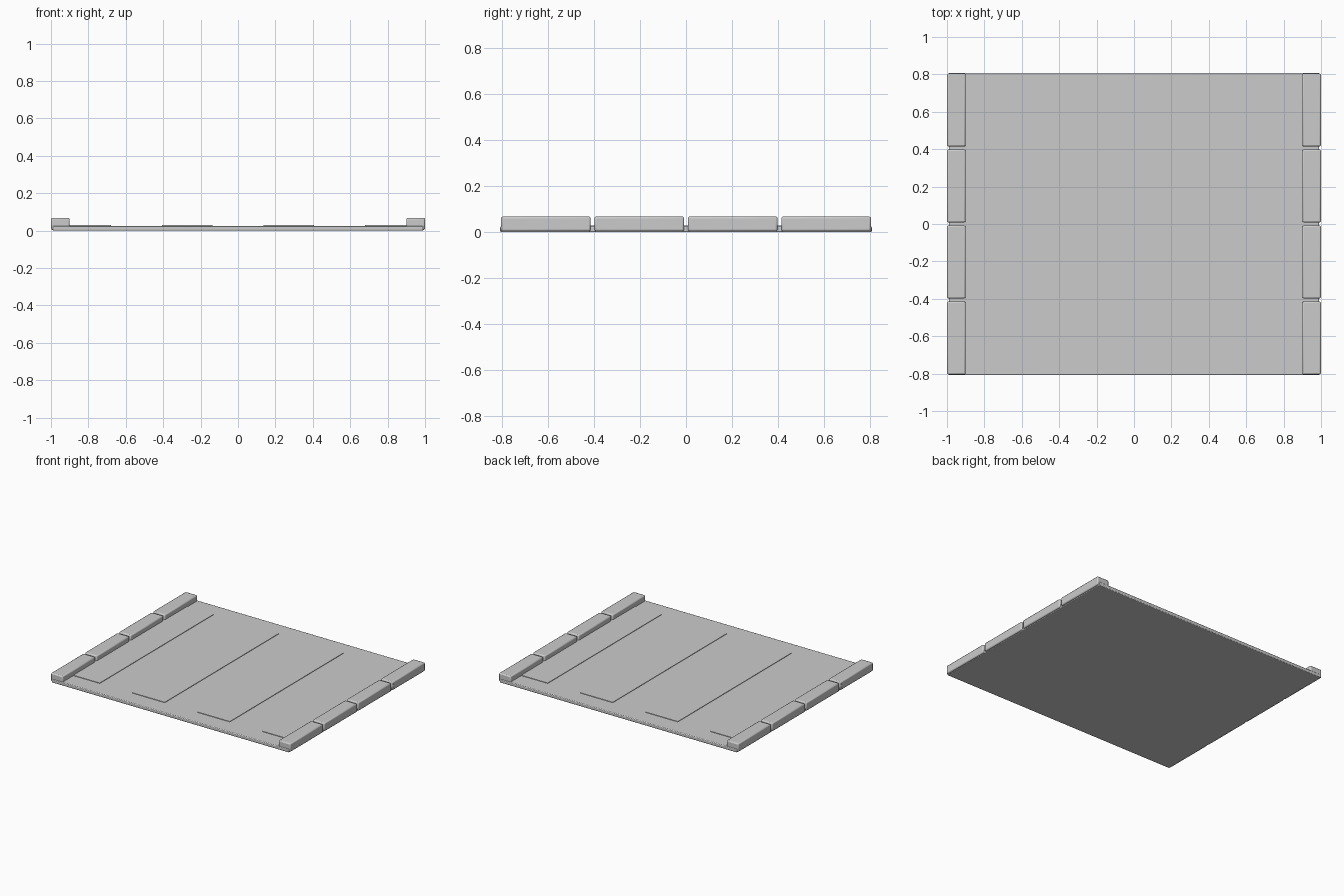
import bpy

if "Cube" in bpy.data.objects:
    bpy.data.objects.remove(bpy.data.objects["Cube"])

grey = bpy.data.materials.new("concrete grey")
grey.diffuse_color = (0.6, 0.6, 0.6, 1)
grey.use_nodes = True
grey.node_tree.nodes["Principled BSDF"].inputs["Base Color"].default_value = grey.diffuse_color


def box(name, x, y, z, bevel=0.0):
    """Box from (min, max) ranges, with optional chamfered edges."""
    spans = (x, y, z)
    bpy.ops.mesh.primitive_cube_add(size=1, location=[(a + b) / 2 for a, b in spans])
    ob = bpy.context.object
    ob.name = name
    ob.scale = [b - a for a, b in spans]
    bpy.ops.object.transform_apply(location=False, rotation=False, scale=True)
    ob.data.materials.append(grey)
    if bevel:
        mod = ob.modifiers.new("edge", 'BEVEL')
        mod.width = bevel
        mod.segments = 2
        bpy.ops.object.shade_smooth_by_angle()
    return ob


# Road slab
box("road_slab", (-0.99, 0.99), (-0.808, 0.808), (0, 0.026), 0.005)

# Raised crossing stripes, outer ones tucked under the kerbs
for i in range(4):
    cx = (i - 1.5) * 0.543
    box(f"crossing_stripe_{i + 1}", (cx - 0.135, cx + 0.135), (-0.678, 0.678), (0.02, 0.03))

# Kerb stones, four along each side with narrow gaps
for side, label in ((-1, "left"), (1, "right")):
    for i in range(4):
        cx, cy = side * 0.95, (i - 1.5) * 0.4065
        box(f"{label}_kerb_{i + 1}", (cx - 0.05, cx + 0.05),
            (cy - 0.195, cy + 0.195), (0.004, 0.068), 0.008)
